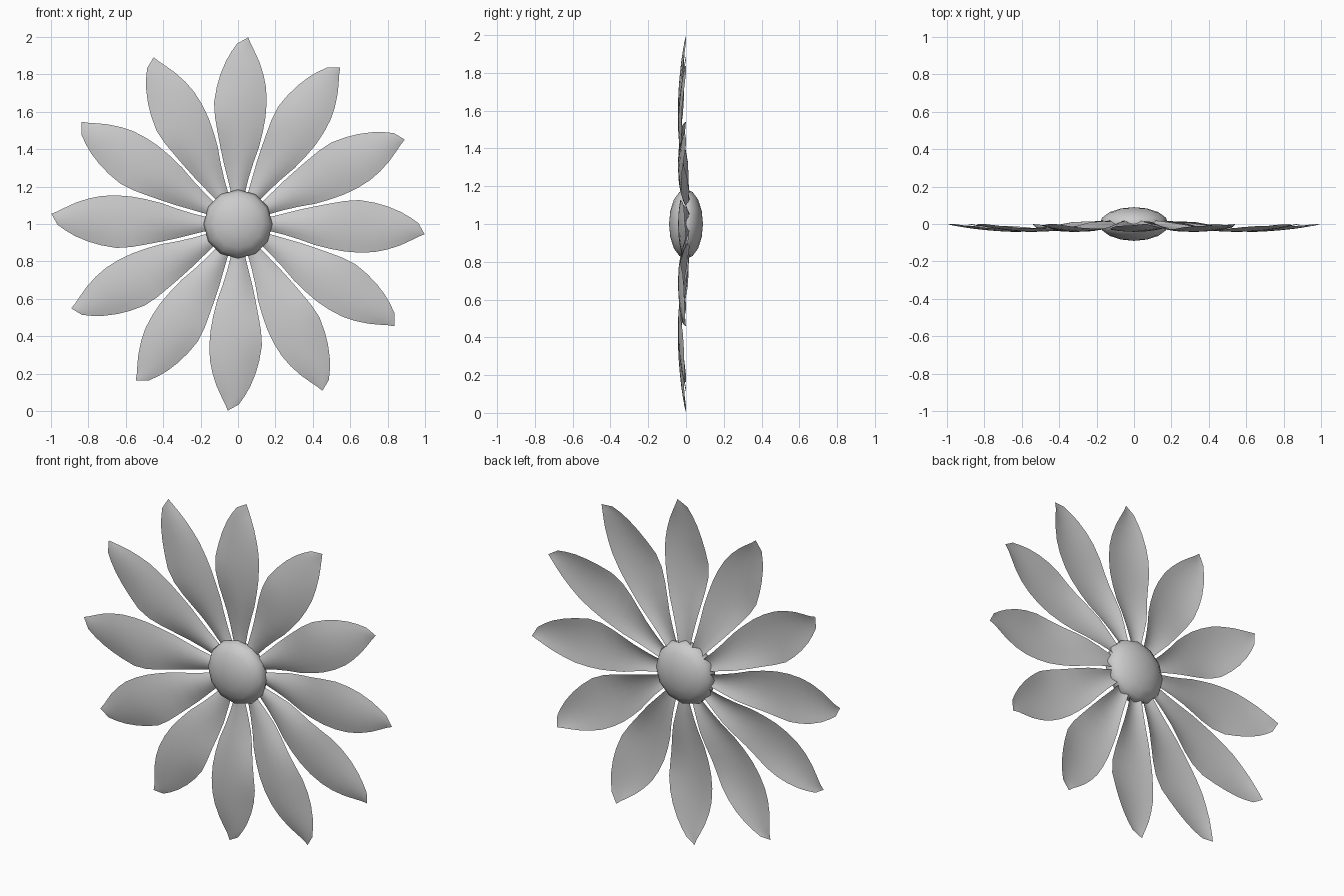
import bpy, bmesh, math
from mathutils import Matrix

if "Cube" in bpy.data.objects:
    bpy.data.objects.remove(bpy.data.objects["Cube"])

CENTRE = Matrix.Translation((0, 0, 1))

# Petal stations: radius, left edge x, right edge x, midrib depth y, edge lift
STATIONS = [
    (0.10, -0.025, 0.025, 0.000, 0.015),
    (0.18, -0.040, 0.040, 0.000, 0.015),
    (0.25, -0.057, 0.058, -0.006, 0.018),
    (0.33, -0.077, 0.083, -0.016, 0.022),
    (0.41, -0.094, 0.112, -0.027, 0.020),
    (0.49, -0.109, 0.132, -0.036, 0.016),
    (0.57, -0.123, 0.147, -0.041, 0.014),
    (0.65, -0.128, 0.153, -0.042, 0.016),
    (0.73, -0.114, 0.150, -0.038, 0.018),
    (0.80, -0.094, 0.136, -0.032, 0.016),
    (0.87, -0.065, 0.113, -0.024, 0.013),
    (0.92, -0.036, 0.090, -0.016, 0.009),
    (0.965, -0.004, 0.068, -0.008, 0.005),
]
TIP = (0.055, 0.0, 0.998)
COLS = 6


def add_object(name, bm):
    for f in bm.faces:
        f.smooth = True
    mesh = bpy.data.meshes.new(name)
    bm.to_mesh(mesh)
    bm.free()
    ob = bpy.data.objects.new(name, mesh)
    bpy.context.collection.objects.link(ob)
    return ob


def petal_mesh():
    bm = bmesh.new()
    rows = []
    for r, left, right, mid, lift in STATIONS:
        row = []
        for c in range(COLS + 1):
            t = c / COLS
            s = 2 * t - 1
            # shallow cupping with a gentle crosswise ripple
            y = mid + lift * s * s + 0.004 * s * math.sin(r * 14)
            row.append(bm.verts.new((left + (right - left) * t, y, r)))
        rows.append(row)
    for a, b in zip(rows, rows[1:]):
        for c in range(COLS):
            bm.faces.new((a[c], a[c + 1], b[c + 1], b[c]))
    tip = bm.verts.new(TIP)
    for c in range(COLS):
        bm.faces.new((rows[-1][c], rows[-1][c + 1], tip))
    return bm


# Twelve identical petals around the centre
first = add_object("petal_1", petal_mesh())
first.matrix_world = CENTRE
for i in range(1, 12):
    petal = bpy.data.objects.new(f"petal_{i + 1}", first.data)
    petal.matrix_world = CENTRE @ Matrix.Rotation(math.radians(30 * i), 4, 'Y')
    bpy.context.collection.objects.link(petal)

# Flattened dome centre, poles facing front and back
bm = bmesh.new()
bmesh.ops.create_uvsphere(bm, u_segments=12, v_segments=8, radius=1)
bmesh.ops.transform(bm, verts=bm.verts, matrix=Matrix.Rotation(math.pi / 2, 4, 'X'))
bmesh.ops.scale(bm, verts=bm.verts, vec=(0.184, 0.09, 0.184))
disc = add_object("flower_centre", bm)
disc.matrix_world = CENTRE
